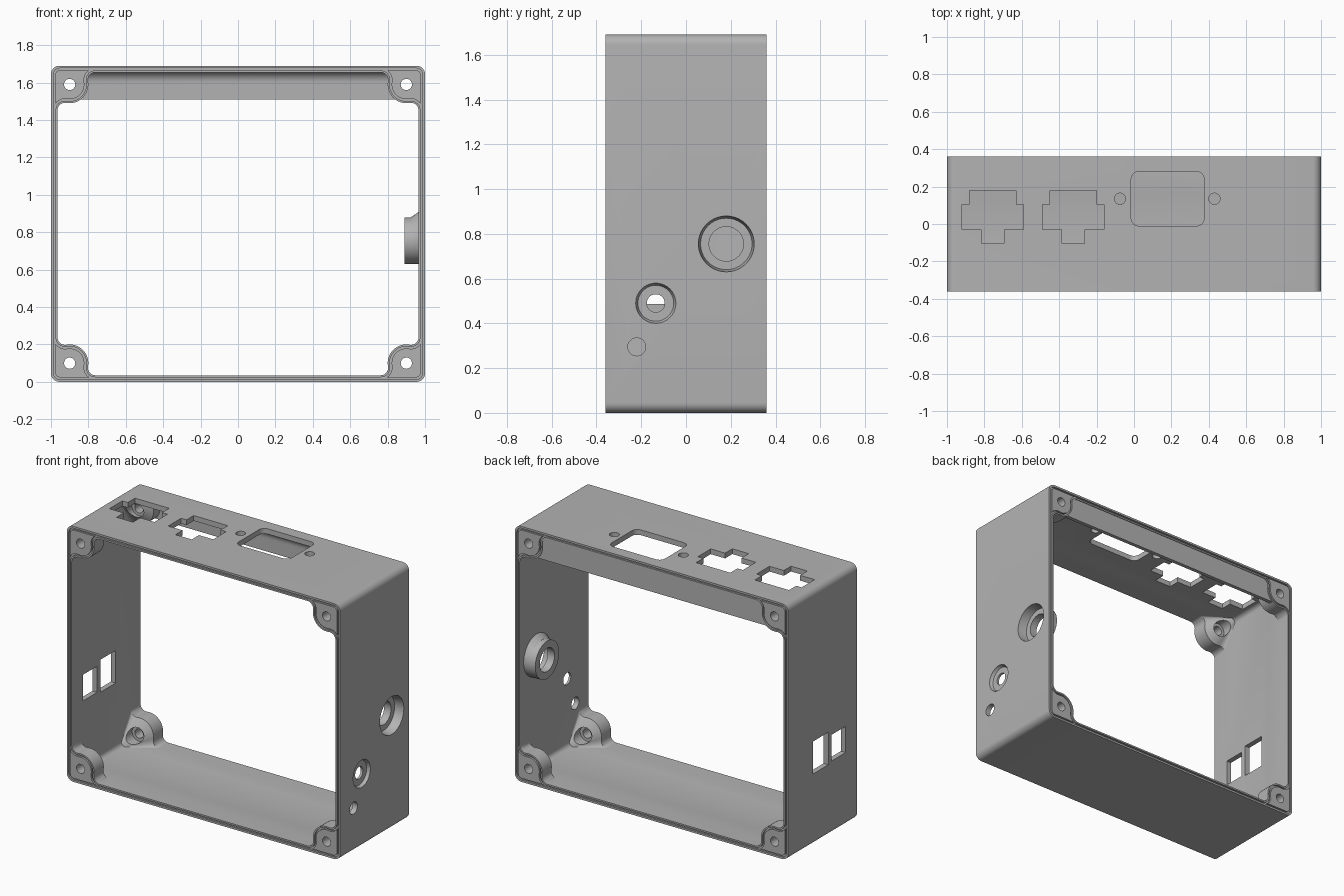
import bpy
import bmesh
import math
from math import sin, cos, pi, atan2, sqrt

if "Cube" in bpy.data.objects:
    bpy.data.objects.remove(bpy.data.objects["Cube"], do_unlink=True)

WIDTH, HEIGHT, DEPTH = 1.0, 0.845, 0.36      # half sizes
IN_X, IN_Z = 0.965, 0.81                     # inner half sizes
POST_X, POST_Z, POST_R, FILLET = 0.9, 0.745, 0.1, 0.04

grey = bpy.data.materials.new("plain grey plastic")
grey.use_nodes = True
COLOUR = (0.45, 0.45, 0.45, 1)
grey.diffuse_color = COLOUR
grey.node_tree.nodes["Principled BSDF"].inputs["Base Color"].default_value = COLOUR


# ---- helpers ----
def loft(name, loops, ring=False):
    """Skin a list of equal-length loops; ring joins last loop to first."""
    bm = bmesh.new()
    rows = [[bm.verts.new(p) for p in loop] for loop in loops]
    n = len(rows[0])
    pairs = list(zip(rows, rows[1:]))
    if ring:
        pairs.append((rows[-1], rows[0]))
    else:
        bm.faces.new(rows[0])
        bm.faces.new(rows[-1])
    for a, b in pairs:
        for i in range(n):
            j = (i + 1) % n
            bm.faces.new((a[i], a[j], b[j], b[i]))
    bmesh.ops.recalc_face_normals(bm, faces=bm.faces)
    mesh = bpy.data.meshes.new(name)
    bm.to_mesh(mesh)
    bm.free()
    mesh.materials.append(grey)
    obj = bpy.data.objects.new(name, mesh)
    bpy.context.collection.objects.link(obj)
    return obj


def place(points, axis, h):
    """Lift a 2D outline into space at height h along an axis."""
    if axis == "X":
        return [(h, u, v) for u, v in points]
    if axis == "Y":
        return [(u, h, v) for u, v in points]
    return [(u, v, h) for u, v in points]


def prism(name, points, axis, lo, hi):
    return loft(name, [place(points, axis, lo), place(points, axis, hi)])


def arc(cx, cy, r, a0, a1, n):
    return [(cx + r * cos(a0 + (a1 - a0) * i / n),
             cy + r * sin(a0 + (a1 - a0) * i / n)) for i in range(n + 1)]


def circle(cx, cy, r, n=40):
    return arc(cx, cy, r, 0, 2 * pi, n)[:-1]


def rect(x0, x1, y0, y1):
    return [(x0, y0), (x1, y0), (x1, y1), (x0, y1)]


def four_way(quarter, cz=0.0, cx=0.0):
    """Mirror a quarter outline into all four corners."""
    pts = []
    for sx, sz in ((1, 1), (-1, 1), (-1, -1), (1, -1)):
        side = quarter if sx * sz > 0 else quarter[::-1]
        pts += [(cx + sx * x, cz + sz * z) for x, z in side]
    return pts


def rounded(hx, hz, r, cz=0.0, cx=0.0, n=8):
    return four_way(arc(hx - r, hz - r, r, 0, pi / 2, n), cz, cx)


def inner_outline(d=0.0, plain=0.0):
    """Cavity outline grown by d, blended from corner posts to a plain box."""
    ax, bz, reach = IN_X - FILLET, IN_Z - FILLET, POST_R + FILLET
    z1 = POST_Z - sqrt(reach ** 2 - (POST_X - ax) ** 2)
    x2 = POST_X - sqrt(reach ** 2 - (POST_Z - bz) ** 2)
    g1 = atan2(POST_Z - z1, POST_X - ax)
    g2 = atan2(bz - POST_Z, x2 - POST_X)
    quarter = arc(ax, z1, FILLET + d, 0, g1, 7)
    quarter += arc(POST_X, POST_Z, POST_R - d, g1 + pi, g2, 12)[1:-1]
    quarter += arc(x2, bz, FILLET + d, g2 - pi, pi / 2, 7)
    box = arc(IN_X - 0.03, IN_Z - 0.03, 0.03, 0, pi / 2, len(quarter) - 1)
    mix = [(p[0] + (q[0] - p[0]) * plain, p[1] + (q[1] - p[1]) * plain)
           for p, q in zip(quarter, box)]
    return four_way(mix, HEIGHT)


def combine(target, tool, operation="DIFFERENCE"):
    mod = target.modifiers.new("cut", "BOOLEAN")
    mod.operation, mod.solver, mod.object = operation, "EXACT", tool
    bpy.context.view_layer.objects.active = target
    bpy.ops.object.modifier_apply(modifier=mod.name)
    bpy.data.objects.remove(tool, do_unlink=True)


# ---- shell with corner posts at both ends ----
shell = prism("enclosure_frame", rounded(WIDTH, HEIGHT, 0.045, HEIGHT), "Y", -DEPTH, DEPTH)
stations = ((-0.4, 0), (-0.26, 0), (-0.16, 1), (0.16, 1), (0.26, 0), (0.4, 0))
combine(shell, loft("cavity", [place(inner_outline(0, t), "Y", y) for y, t in stations]))

# ---- rear top flange with a filleted root ----
flange = [(0.355, 1.51), (0.33, 1.51)] + arc(0.27, 1.6, 0.06, 0, pi / 2, 8) + [(0.355, 1.66)]
combine(shell, prism("top_flange", flange, "X", -0.84, 0.84), "UNION")

# ---- socket boss inside the left wall ----
boss = [(0.89, 0.125, 0.755), (0.925, 0.125, 0.755), (0.968, 0.14, 0.77)]
combine(shell, loft("socket_boss", [place(circle(0.18, z, r), "X", x) for x, r, z in boss]), "UNION")

# ---- socket recesses and round holes in the left wall ----
for y, z, r_out, r_in, floor, hole in ((0.18, 0.755, 0.125, 0.115, 0.94, 0.077),
                                       (-0.135, 0.49, 0.09, 0.08, 0.98, 0.04)):
    rows = ((1.02, r_out), (0.999, r_out), (floor, r_in))
    combine(shell, loft("recess", [place(circle(y, z, r), "X", x) for x, r in rows]))
    combine(shell, prism("socket_hole", circle(y, z, hole), "X", 0.8, 1.1))
combine(shell, prism("round_hole", circle(-0.22, 0.295, 0.04), "X", 0.8, 1.1))

# ---- rectangular ports in the right wall ----
for port in (rect(-0.06, 0.10, 0.475, 0.69), rect(-0.24, -0.095, 0.487, 0.66)):
    combine(shell, prism("side_port", port, "X", -1.1, -0.9))

# ---- stepped ports, rounded port and its screw holes in the top ----
half = [(0.06, -0.105), (0.06, -0.03), (0.165, -0.03), (0.165, 0.105), (0.125, 0.105), (0.125, 0.18)]
for cx in (-0.755, -0.325):
    port = [(cx + x, y) for x, y in half] + [(cx - x, y) for x, y in half[::-1]]
    combine(shell, prism("stepped_port", port, "Z", 1.6, 1.8))
combine(shell, prism("rounded_port", rounded(0.195, 0.145, 0.04, 0.135, 0.18), "Z", 1.6, 1.8))
for x in (-0.075, 0.43):
    combine(shell, prism("screw_hole", circle(x, 0.135, 0.03, 24), "Z", 1.6, 1.8))

# ---- post holes, widened between the posts ----
for sx in (-1, 1):
    for sz in (-1, 1):
        x, z = sx * POST_X, HEIGHT + sz * POST_Z
        combine(shell, prism("post_hole", circle(x, z, 0.03, 28), "Y", -0.5, 0.5))
        combine(shell, prism("post_counterbore", circle(x, z, 0.05, 32), "Y", -0.25, 0.25))

# ---- seal grooves on both rims, around the frame and around the posts ----
for s in (-1, 1):
    lo, hi = s * (DEPTH - 0.012), s * (DEPTH + 0.02)
    a, b = inner_outline(0.0105), inner_outline(0.0215)
    outer = rounded(0.987, 0.832, 0.035, HEIGHT)
    inner = rounded(0.976, 0.821, 0.024, HEIGHT)
    for small, big in ((a, b), (inner, outer)):
        combine(shell, loft("seal_groove", [place(small, "Y", lo), place(big, "Y", lo),
                                            place(big, "Y", hi), place(small, "Y", hi)], ring=True))

# ---- shading ----
bpy.ops.object.select_all(action="DESELECT")
shell.select_set(True)
bpy.context.view_layer.objects.active = shell
bpy.ops.object.shade_smooth_by_angle(angle=math.radians(30))
